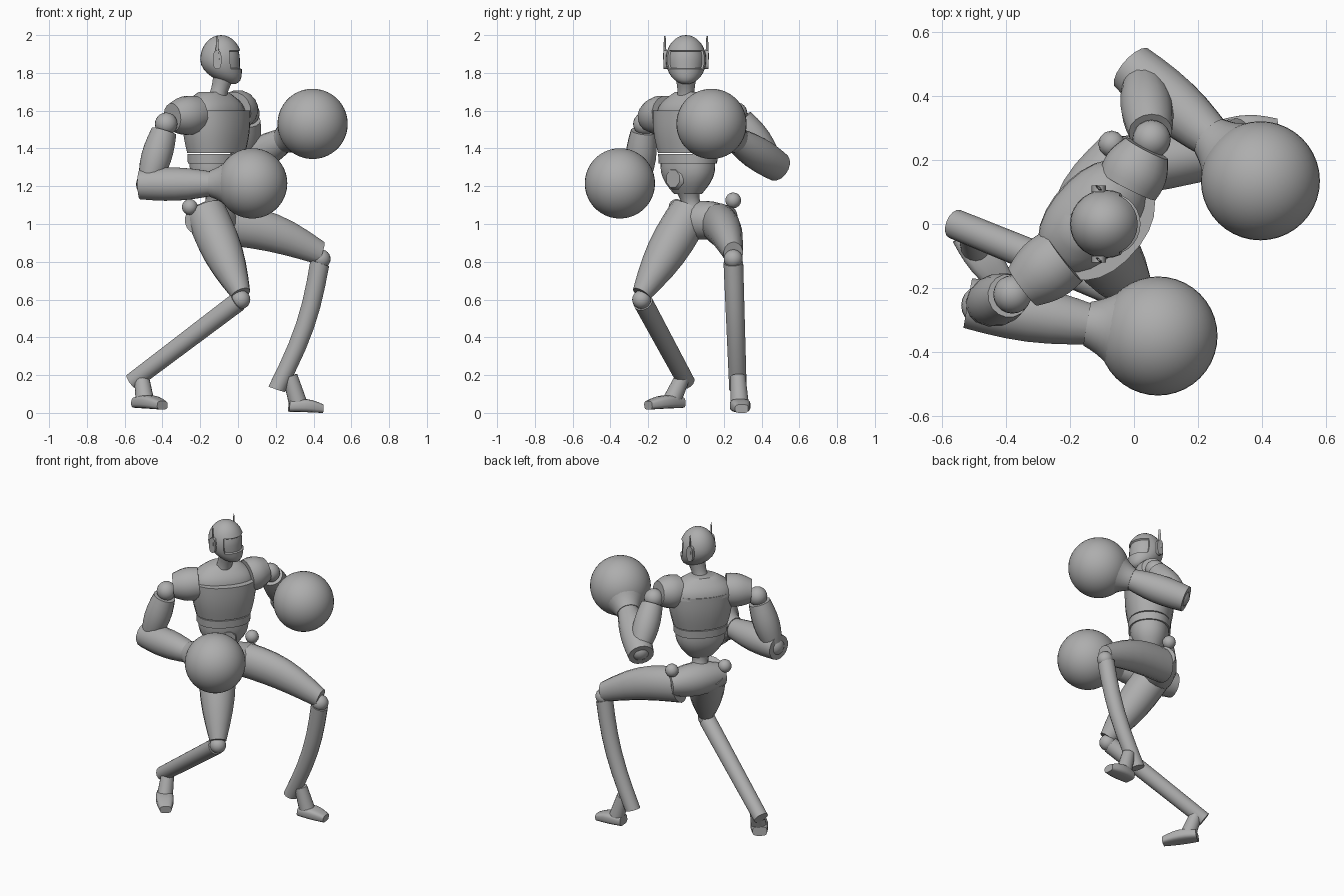
import bpy, bmesh, math
from mathutils import Vector

cube = bpy.data.objects.get("Cube")
if cube:
    bpy.data.objects.remove(cube)

# The single flat colour
grey = bpy.data.materials.new("plain_grey")
grey.use_nodes = True
grey.diffuse_color = (0.42, 0.42, 0.42, 1)
grey.node_tree.nodes["Principled BSDF"].inputs["Base Color"].default_value = grey.diffuse_color

# Body directions: the chest and the hips are both twisted
UP = Vector((0, 0, 1))
SIDE = Vector((0, 1, 0))
RIGHTWARD = Vector((2, 2.25, 0)).normalized()
FORWARD = RIGHTWARD.cross(UP)
HIP_LINE = Vector((1, 1.7, 0)).normalized()


def finish(name, bm, angle=40):
    """Turn the mesh into a smooth-shaded object with crisp edges."""
    bmesh.ops.recalc_face_normals(bm, faces=bm.faces)
    mesh = bpy.data.meshes.new(name)
    bm.to_mesh(mesh)
    bm.free()
    part = bpy.data.objects.new(name, mesh)
    bpy.context.collection.objects.link(part)
    mesh.materials.append(grey)
    bpy.ops.object.select_all(action='DESELECT')
    part.select_set(True)
    bpy.context.view_layer.objects.active = part
    bpy.ops.object.shade_smooth_by_angle(angle=math.radians(angle))


def limb(name, start, end, first, last, bulge=0, bow=0, bow_axis=UP,
         across=UP, flat=1, sides=16, steps=6, square=1):
    """Tapered tube; it swells by bulge and bends by bow halfway along.
    Flat scales the thickness at right angles to the across direction."""
    start, end = Vector(start), Vector(end)
    along = (end - start).normalized()
    wide = (across - along * across.dot(along)).normalized()
    thick = along.cross(wide) * flat
    bm = bmesh.new()
    rings = []
    for i in range(steps + 1):
        t = i / steps
        arch = math.sin(math.pi * t)
        centre = start.lerp(end, t) + bow_axis * bow * arch
        radius = first + (last - first) * t + bulge * arch
        ring = []
        for k in range(sides):
            a = math.tau * (k + 0.5) / sides
            c, s = (math.copysign(abs(w) ** square, w) for w in (math.cos(a), math.sin(a)))
            ring.append(bm.verts.new(centre + (wide * c + thick * s) * radius))
        rings.append(ring)
    for low, high in zip(rings, rings[1:]):
        for k in range(sides):
            n = (k + 1) % sides
            bm.faces.new((low[k], low[n], high[n], high[k]))
    bm.faces.new(rings[0])
    bm.faces.new(rings[-1])
    finish(name, bm)


def sphere(centre, radius, segments):
    bm = bmesh.new()
    bmesh.ops.create_uvsphere(bm, u_segments=segments, v_segments=segments // 2 + 2,
                              radius=radius)
    bmesh.ops.translate(bm, verts=bm.verts, vec=centre)
    return bm


def ball(name, centre, radius, segments=20):
    finish(name, sphere(Vector(centre), radius, segments), 60)


# Head: an egg whose jaw swings forward, with a recessed visor
head_centre = Vector((-0.09, 0, 1.87))
bm = sphere(Vector(), 1, 28)
for v in bm.verts:
    jaw = max(0, -v.co.z) ** 2
    v.co = head_centre + Vector((v.co.x * 0.11 + jaw * 0.06, v.co.y * 0.107, v.co.z * 0.13))
bm.normal_update()
visor = [f for f in bm.faces
         if f.normal.x > 0.4 and abs(f.calc_center_median().z - head_centre.z) < 0.05]
bmesh.ops.inset_region(bm, faces=visor, thickness=0.004, depth=-0.01)
finish("head", bm, 35)

# Ear pods with thin upright blades
for side, sign in (("left", 1), ("right", -1)):
    ear = head_centre + SIDE * sign * 0.1 - Vector((0.02, 0, 0))
    limb(side + "_ear_pod", ear, ear + SIDE * sign * 0.02, 0.05, 0.05, flat=0.45, square=0.7)
    tip = ear + SIDE * sign * 0.012
    limb(side + "_ear_blade", tip, tip + UP * 0.125, 0.014, 0.006, across=FORWARD, flat=0.4)

# Neck and the stacked trunk sections
limb("neck", (-0.13, 0, 1.6), (-0.08, 0, 1.77), 0.075, 0.055, bulge=-0.018)
spine = Vector((-0.115, 0.01, 0))
back = spine - FORWARD * 0.02
for name, low, high, first, last, bulge, flat in (
        ("abdomen", 1.16, 1.33, 0.08, 0.155, 0.025, 0.77),
        ("rib_band", 1.32, 1.37, 0.165, 0.168, 0, 0.78),
        ("chest", 1.375, 1.6, 0.17, 0.2, 0.01, 0.76),
        ("yoke", 1.58, 1.7, 0.2, 0.09, 0.03, 0.65)):
    base = back if name == "yoke" else spine
    limb(name, base + UP * low, base + UP * high, first, last, bulge,
         across=RIGHTWARD, flat=flat, sides=24, square=0.9)
limb("waist", (-0.13, 0.04, 1.04), spine + UP * 1.19, 0.08, 0.07, -0.025)
belly = spine + FORWARD * 0.1 + UP * 1.24
limb("belly_plate", belly, belly + FORWARD * 0.02, 0.062, 0.05, sides=8, steps=1)


# Arms: sleeve, joints, two tapered segments, cuff and round glove
def arm(side, inner, shoulder, elbow, glove):
    inner, shoulder, elbow, glove = map(Vector, (inner, shoulder, elbow, glove))
    cap = shoulder + (inner - shoulder) * 0.2 + UP * 0.025
    limb(side + "_sleeve", inner, cap, 0.1, 0.075, 0.015)
    ball(side + "_shoulder_joint", shoulder, 0.06)
    limb(side + "_upper_arm", shoulder.lerp(elbow, 0.12), elbow, 0.068, 0.055, 0.02,
         across=FORWARD)
    ball(side + "_elbow_joint", elbow, 0.065)
    reach = (glove - elbow).normalized()
    limb(side + "_forearm", elbow - reach * 0.045, glove - reach * 0.2, 0.08, 0.062, 0.018)
    limb(side + "_glove_cuff", glove - reach * 0.225, glove - reach * 0.1,
         0.07, 0.155, -0.012, sides=24)
    ball(side + "_glove", glove, 0.186, 40)


arm("right", (-0.22, -0.1, 1.58), (-0.38, -0.22, 1.53), (-0.475, -0.255, 1.21),
    (0.075, -0.35, 1.215))
arm("left", (-0.02, 0.12, 1.6), (0.055, 0.265, 1.585), (0.025, 0.46, 1.32),
    (0.395, 0.135, 1.53))

# Pelvis with hip knobs
pelvis = Vector((-0.13, 0.085, 1.02))
limb("pelvis", pelvis - HIP_LINE * 0.18, pelvis + HIP_LINE * 0.18, 0.07, 0.07, 0.035)
ball("right_hip_knob", (-0.255, -0.05, 1.09), 0.042, 12)
ball("left_hip_knob", (-0.07, 0.25, 1.125), 0.042, 12)

# Legs: thighs swell near the hip, shins flare into heel spurs
right_knee = Vector((0.015, -0.235, 0.6))
left_knee = Vector((0.44, 0.25, 0.815))
right_heel = Vector((-0.56, 0, 0.165))
left_heel = Vector((0.205, 0.275, 0.125))
limb("right_thigh", (-0.17, 0.02, 1.06), right_knee + UP * 0.03, 0.11, 0.052, 0.025,
     across=SIDE)
limb("left_thigh", (-0.07, 0.175, 1), left_knee + UP * 0.03, 0.095, 0.052, 0.012,
     bow=0.03, across=SIDE, flat=1.2)
for side, knee, heel, bow in (("right", right_knee, right_heel, 0),
                              ("left", left_knee, left_heel, 0.035)):
    ball(side + "_knee_joint", knee, 0.05)
    limb(side + "_shin", knee.lerp(heel, 0.03), heel, 0.053, 0.047, bow=bow,
         bow_axis=Vector((1, 0, 0)), across=SIDE)


# Feet: a flat wedge below a short ankle
def foot(side, heel, toe, ankle):
    heel, toe = Vector(heel), Vector(toe)
    across = UP.cross(toe - heel)
    limb(side + "_foot", heel, toe, 0.045, 0.035, 0.014, bow=0.01,
         across=across, flat=0.65, square=0.6)
    limb(side + "_ankle", heel.lerp(toe, 0.3), ankle, 0.05, 0.04, across=across)


foot("right", (-0.53, -0.03, 0.055), (-0.4, -0.2, 0.04), right_heel + Vector((0.05, -0.02, 0.02)))
foot("left", (0.27, 0.28, 0.035), (0.45, 0.295, 0.022), left_heel + Vector((0.07, 0, 0.07)))
